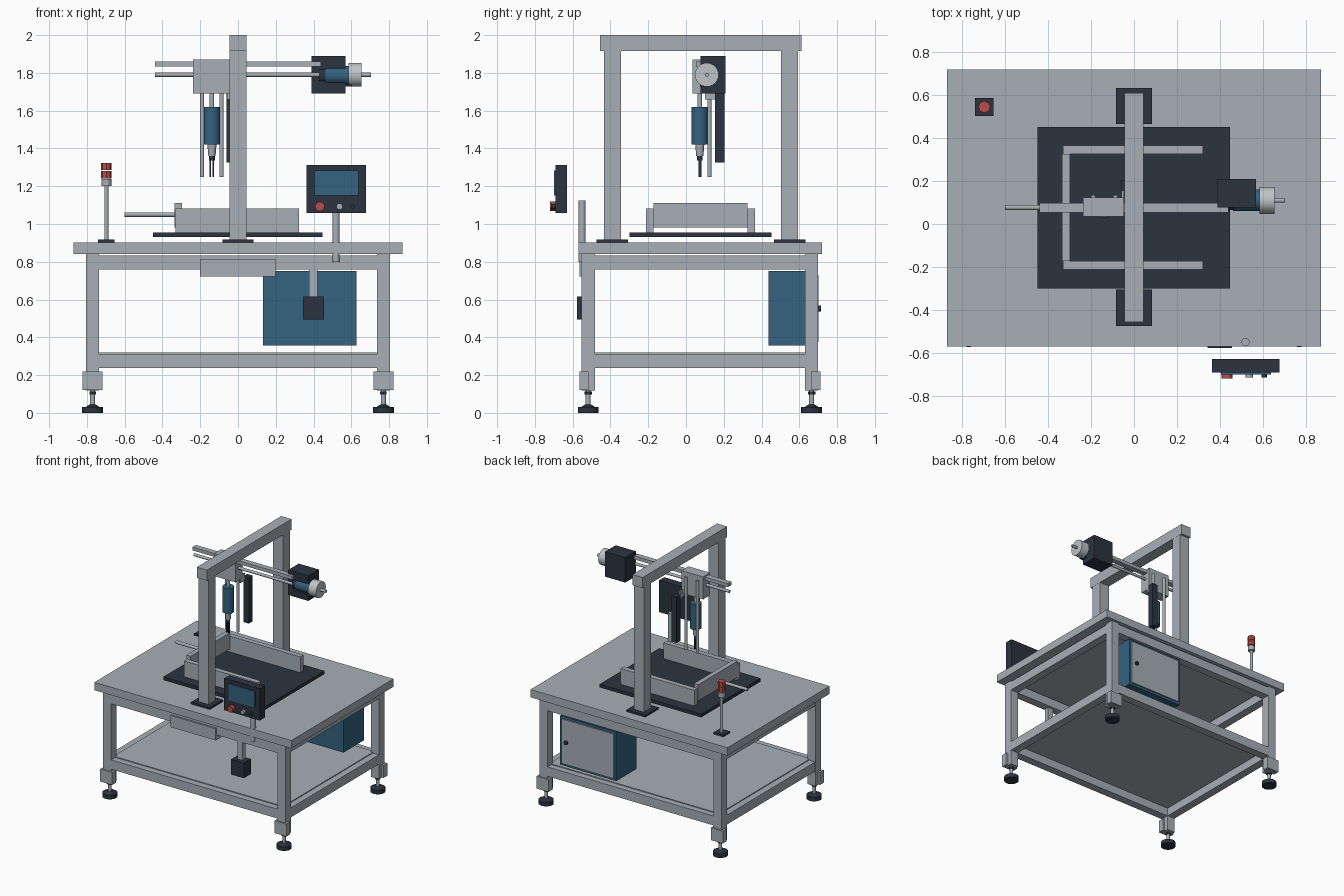
import bpy, bmesh, math
from mathutils import Matrix

if "Cube" in bpy.data.objects:
    bpy.data.objects.remove(bpy.data.objects["Cube"])


def material(name, rgb):
    m = bpy.data.materials.new(name)
    m.diffuse_color = (*rgb, 1)
    m.use_nodes = True
    m.node_tree.nodes["Principled BSDF"].inputs["Base Color"].default_value = m.diffuse_color
    return m


GREY = material("aluminium grey", (0.39, 0.43, 0.46))
PALE = material("pale steel", (0.52, 0.55, 0.57))
DARK = material("dark slate", (0.025, 0.034, 0.050))
BLUE = material("steel blue", (0.033, 0.125, 0.215))
RED = material("signal red", (0.50, 0.07, 0.06))


def finish(name, bm, mat, smooth=False):
    me = bpy.data.meshes.new(name)
    bm.to_mesh(me)
    bm.free()
    me.materials.append(mat)
    ob = bpy.data.objects.new(name, me)
    bpy.context.collection.objects.link(ob)
    if smooth:
        bpy.ops.object.select_all(action='DESELECT')
        ob.select_set(True)
        bpy.context.view_layer.objects.active = ob
        bpy.ops.object.shade_smooth_by_angle(angle=math.radians(35))
    return ob


def box(name, mat, x, y, z):
    """Box from (min, max) ranges on each axis."""
    bm = bmesh.new()
    size = [r[1] - r[0] for r in (x, y, z)]
    mid = [(r[0] + r[1]) / 2 for r in (x, y, z)]
    bmesh.ops.create_cube(bm, size=1, matrix=Matrix.Translation(mid) @ Matrix.Diagonal((*size, 1)))
    return finish(name, bm, mat)


def rod(name, mat, axis, span, centre, r, r2=None, sides=24):
    """Cylinder along an axis; centre gives the other two coordinates in xyz order."""
    bm = bmesh.new()
    mid = list(centre)
    mid.insert('xyz'.index(axis), (span[0] + span[1]) / 2)
    rot = {'x': Matrix.Rotation(math.pi / 2, 4, 'Y'),
           'y': Matrix.Rotation(-math.pi / 2, 4, 'X'),
           'z': Matrix.Identity(4)}[axis]
    bmesh.ops.create_cone(bm, cap_ends=True, segments=sides, radius1=r,
                          radius2=r if r2 is None else r2, depth=span[1] - span[0],
                          matrix=Matrix.Translation(mid) @ rot)
    return finish(name, bm, mat, sides > 12)


def around(c, h):
    return (c - h, c + h)


# Table top, shelf and rails
box("table_top", GREY, (-0.87, 0.87), (-0.57, 0.72), (0.84, 0.903))
box("lower_shelf", GREY, (-0.75, 0.75), (-0.50, 0.65), (0.303, 0.319))
FRONT, BACK, LEG = -0.518, 0.665, 0.035
for zone, z in (("upper", (0.76, 0.832)), ("lower", (0.237, 0.312))):
    for side, y in (("front", FRONT), ("back", BACK)):
        box(f"{zone}_{side}_rail", GREY, (-0.735, 0.735), around(y, 0.033), z)
    for side, x in (("left", -0.77), ("right", 0.77)):
        box(f"{zone}_{side}_rail", GREY, around(x, 0.033), (FRONT + LEG, BACK - LEG), z)

# Legs with brackets and levelling feet
for sx, x in (("left", -0.77), ("right", 0.77)):
    for sy, y in (("front", FRONT), ("back", BACK)):
        tag = f"{sy}_{sx}"
        out = -1 if sy == "front" else 1
        box("leg_" + tag, GREY, around(x, LEG), around(y, LEG), (0.118, 0.84))
        box("bracket_" + tag, GREY, around(x, 0.053), around(y + out * 0.022, 0.024), (0.121, 0.22))
        rod("foot_stem_" + tag, GREY, 'z', (0.03, 0.12), (x, y), 0.013)
        rod("foot_nut_" + tag, DARK, 'z', (0.098, 0.112), (x, y), 0.02, sides=6)
        rod("foot_pad_" + tag, DARK, 'z', (0, 0.032), (x, y), 0.055)
        rod("foot_cone_" + tag, DARK, 'z', (0.032, 0.045), (x, y), 0.035, 0.016)

# Portal frame
for side, y in (("front", -0.39), ("back", 0.549)):
    box(f"portal_base_{side}", DARK, around(0, 0.083), around(y, 0.084), (0.903, 0.918))
    box(f"portal_column_{side}", GREY, around(0, 0.044), around(y, 0.045), (0.918, 1.915))
box("portal_beam", GREY, around(0, 0.045), (-0.456, 0.611), (1.915, 2.0))

# Work bed with clamp frame and push rod
box("bed_plate", DARK, (-0.45, 0.447), (-0.30, 0.452), (0.93, 0.956))
for side, y in (("front", -0.193), ("back", 0.346)):
    box(f"bed_side_bar_{side}", GREY, (-0.33, 0.322), around(y, 0.02), (0.956, 1.082))
box("bed_end_plate", GREY, (-0.335, -0.297), (-0.173, 0.326), (0.982, 1.112))
rod("push_rod", GREY, 'x', (-0.60, -0.33), (0.077, 1.05), 0.012)

# Horizontal axis: rails and carriage
box("upper_slide_rail", GREY, (-0.44, 0.44), (0.054, 0.098), (1.833, 1.86))
rod("lower_slide_rod", GREY, 'x', (-0.44, 0.47), (0.077, 1.79), 0.011)
box("carriage", GREY, (-0.237, -0.046), (0.035, 0.123), (1.69, 1.87))

# Drive box and motor
box("drive_box", DARK, (0.39, 0.568), (0.077, 0.21), (1.69, 1.89))
rod("motor_collar", DARK, 'x', (0.43, 0.462), (0.11, 1.787), 0.045)
rod("motor_body", BLUE, 'x', (0.462, 0.585), (0.11, 1.787), 0.05)
box("motor_cable_tray", DARK, (0.44, 0.60), (0.075, 0.12), (1.728, 1.738))
rod("motor_hand_wheel", PALE, 'x', (0.585, 0.655), (0.11, 1.79), 0.063, sides=28)
rod("motor_shaft", GREY, 'x', (0.655, 0.703), (0.11, 1.79), 0.011)

# Vertical axis: guide rods, cable post, spindle and gripper
for side, x in (("left", -0.19), ("right", -0.087)):
    rod(f"guide_rod_{side}", GREY, 'z', (1.25, 1.83), (x, 0.124), 0.011)
box("vertical_rail", DARK, (-0.06, -0.012), (0.153, 0.203), (1.325, 1.69))
box("rail_mount", GREY, (-0.058, -0.046), (0.10, 0.155), (1.66, 1.72))
SP = (-0.138, 0.073)
rod("spindle_body", BLUE, 'z', (1.42, 1.62), SP, 0.043)
rod("spindle_mount", GREY, 'z', (1.62, 1.70), SP, 0.012)
rod("spindle_collet", GREY, 'z', (1.36, 1.42), SP, 0.019, 0.024)
rod("gripper_hub", DARK, 'z', (1.335, 1.36), SP, 0.015)
for side, dx in (("left", -0.008), ("right", 0.008)):
    box(f"gripper_finger_{side}", DARK, around(SP[0] + dx, 0.004), around(SP[1], 0.008), (1.25, 1.34))

# Signal lamp
LAMP = (-0.697, 0.545)
box("lamp_base", DARK, around(LAMP[0], 0.043), around(LAMP[1], 0.041), (0.903, 0.917))
rod("lamp_pole", GREY, 'z', (0.917, 1.20), LAMP, 0.011)
rod("lamp_socket", GREY, 'z', (1.20, 1.237), LAMP, 0.026)
for i, z in enumerate((1.242, 1.285)):
    rod(f"lamp_lens_{i + 1}", RED, 'z', (z, z + 0.039), LAMP, 0.028, sides=8)

# Operator panel on its post
box("panel_case", DARK, (0.363, 0.677), (-0.692, -0.629), (1.057, 1.312))
box("panel_screen", BLUE, (0.405, 0.638), (-0.70, -0.692), (1.152, 1.282))
for name, mat, x, r, depth in (("stop", RED, 0.433, 0.025, 0.028),
                               ("start", GREY, 0.537, 0.017, 0.022),
                               ("mode", DARK, 0.606, 0.013, 0.022)):
    rod(f"{name}_button", mat, 'y', (-0.692 - depth, -0.692), (x, 1.093), r, sides=16)
rod("panel_post", GREY, 'z', (0.80, 1.125), (0.519, -0.55), 0.019)

# Front drawer and hanging switch box
box("drawer", GREY, (-0.202, 0.198), (-0.565, -0.49), (0.722, 0.815))
box("switch_hanger", GREY, (0.375, 0.42), (-0.545, -0.505), (0.61, 0.77))
box("switch_box", DARK, (0.343, 0.456), (-0.578, -0.49), (0.494, 0.615))
rod("switch_gland", DARK, 'z', (0.615, 0.637), (0.398, -0.528), 0.014)

# Control cabinet with rear door and latch
box("cabinet", BLUE, (0.132, 0.627), (0.436, 0.692), (0.357, 0.75))
box("cabinet_door", GREY, (0.15, 0.609), (0.692, 0.702), (0.376, 0.731))
rod("cabinet_latch", DARK, 'y', (0.70, 0.716), (0.565, 0.553), 0.015)
